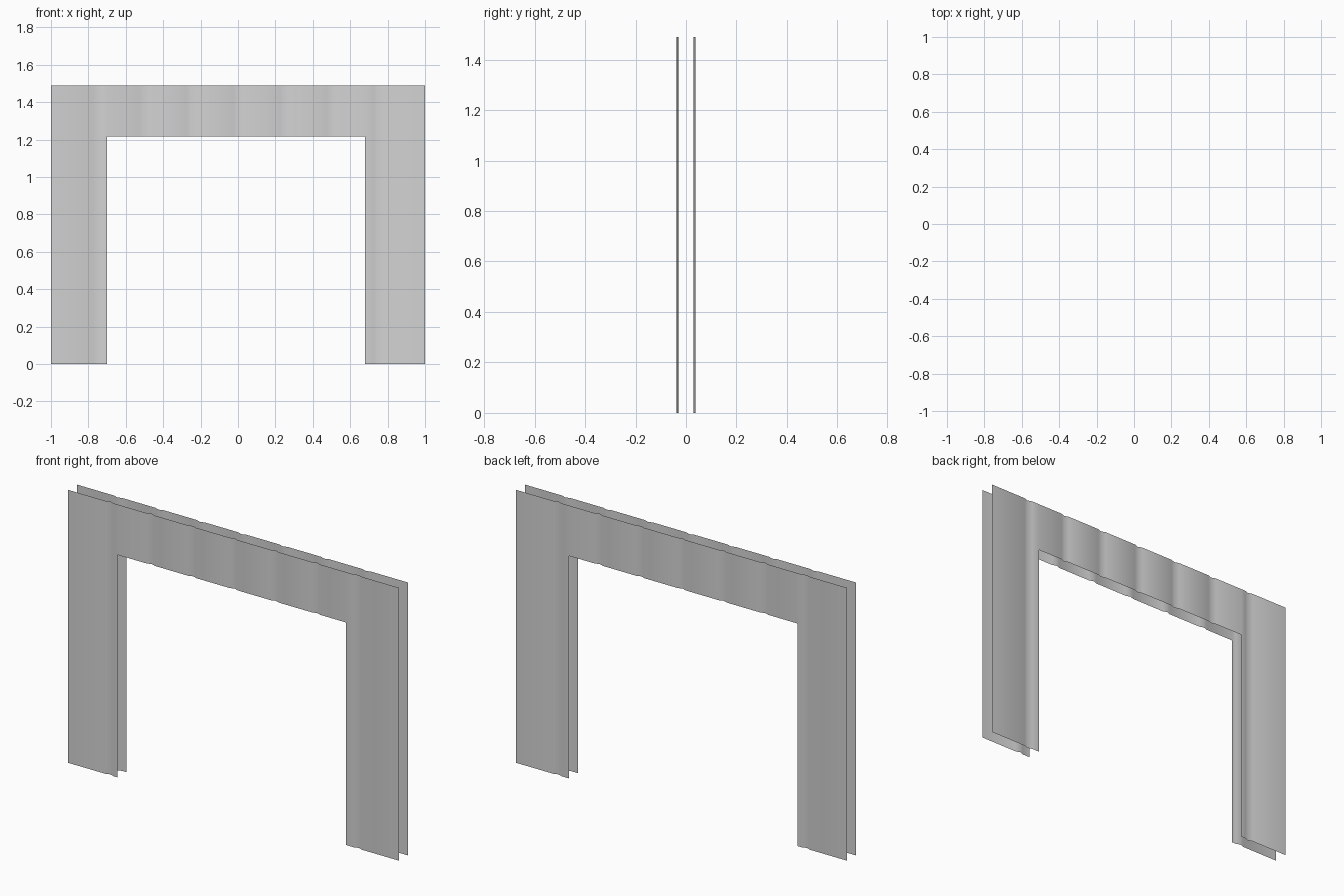
import bpy, bmesh

cube = bpy.data.objects.get("Cube")
if cube:
    bpy.data.objects.remove(cube, do_unlink=True)

# Overall sizes
HALF_WIDTH, HEIGHT = 1.0, 1.49
OPEN_LEFT, OPEN_RIGHT, OPEN_TOP = -0.70, 0.68, 1.215
OUTER, INNER = 0.038, 0.029      # distance of plank face and groove from centre
PLANK, GROOVE = 0.25, 0.025      # plank pitch and groove half width

grey = bpy.data.materials.new("plain_grey")
grey.use_nodes = True
colour = (0.65, 0.65, 0.65, 1)
grey.diffuse_color = colour
grey.node_tree.nodes["Principled BSDF"].inputs["Base Color"].default_value = colour


def plank_profile():
    """Points across the wall: flat planks with a shallow groove at each seam."""
    points = [(-HALF_WIDTH, OUTER), (OPEN_LEFT, OUTER), (OPEN_RIGHT, OUTER), (HALF_WIDTH, OUTER)]
    for i in range(-3, 4):
        seam = i * PLANK
        points += [(seam - GROOVE, OUTER), (seam, INNER), (seam + GROOVE, OUTER)]
    return sorted(points)


def wall_sheet(name, side):
    """One thin doorway-shaped sheet; side is -1 for front, 1 for back."""
    bm = bmesh.new()
    levels = (0, OPEN_TOP, HEIGHT)
    columns = [[bm.verts.new((x, side * d, z)) for z in levels] for x, d in plank_profile()]
    for a, b in zip(columns, columns[1:]):
        middle = (a[0].co.x + b[0].co.x) / 2
        for row in range(2):
            if row == 0 and OPEN_LEFT < middle < OPEN_RIGHT:
                continue
            face = [a[row], b[row], b[row + 1], a[row + 1]]
            bm.faces.new(face if side < 0 else face[::-1])
    # Drop the points left loose inside the opening
    loose = [v for v in bm.verts if not v.link_faces]
    bmesh.ops.delete(bm, geom=loose, context='VERTS')
    mesh = bpy.data.meshes.new(name)
    bm.to_mesh(mesh)
    bm.free()
    mesh.materials.append(grey)
    mesh.shade_smooth()
    obj = bpy.data.objects.new(name, mesh)
    bpy.context.collection.objects.link(obj)


# Front and back wall sheets
wall_sheet("front_wall_sheet", -1)
wall_sheet("back_wall_sheet", 1)
